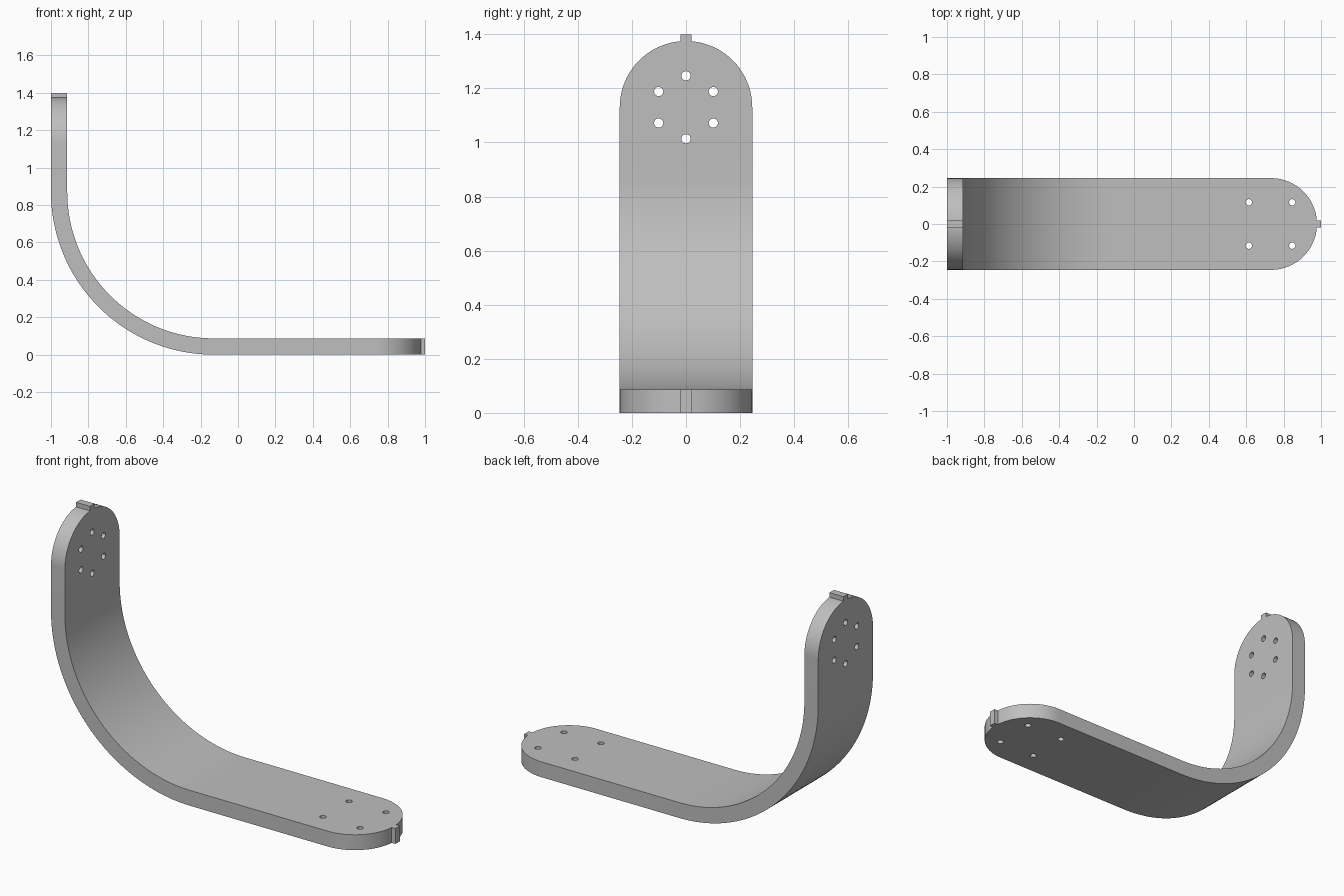
import bpy, bmesh
from math import sin, cos, pi, radians
from mathutils import Matrix, Vector

if "Cube" in bpy.data.objects:
    bpy.data.objects.remove(bpy.data.objects["Cube"], do_unlink=True)

THICK = 0.087          # plate thickness
HALF = 0.245           # half width, also the radius of the rounded ends
BEND = 0.87            # outer bend radius
TOP, FOOT = 1.13, 0.733  # centres of the rounded ends
TAB = 0.02             # half width of the locating tabs
HOLE = 0.017

grey = bpy.data.materials.new("plain grey")
grey.use_nodes = True
colour = (0.52, 0.52, 0.52, 1)
grey.diffuse_color = colour
grey.node_tree.nodes["Principled BSDF"].inputs["Base Color"].default_value = colour


def prism(name, points, sweep):
    """Closed outline swept along a vector."""
    bm = bmesh.new()
    face = bm.faces.new([bm.verts.new(p) for p in points])
    out = bmesh.ops.extrude_face_region(bm, geom=[face])["geom"]
    bmesh.ops.translate(bm, vec=sweep, verts=[v for v in out if isinstance(v, bmesh.types.BMVert)])
    bmesh.ops.recalc_face_normals(bm, faces=bm.faces)
    mesh = bpy.data.meshes.new(name)
    bm.to_mesh(mesh)
    bm.free()
    obj = bpy.data.objects.new(name, mesh)
    bpy.context.collection.objects.link(obj)
    mesh.materials.append(grey)
    return obj


def arc(radius, start, end, steps):
    angles = [radians(start + (end - start) * i / steps) for i in range(steps + 1)]
    return [(radius * cos(a), radius * sin(a)) for a in angles]


def silhouette(start, centre, tip):
    """Strip of (across, along) points with a round end and a small tab."""
    side = [(y, centre + z) for y, z in arc(HALF, 0, 85.3, 32)]
    side += [(TAB, side[-1][1]), (TAB, tip)]
    side = [(HALF, start)] + side
    return side + [(-y, z) for y, z in reversed(side)]


def combine(target, cutter, operation):
    mod = target.modifiers.new("cut", "BOOLEAN")
    mod.object, mod.operation, mod.solver = cutter, operation, "EXACT"
    bpy.context.view_layer.objects.active = target
    bpy.ops.object.modifier_apply(modifier=mod.name)
    bpy.data.objects.remove(cutter, do_unlink=True)


# Bent strip from its side profile
cx, cz = BEND - 1, BEND
outer = [(cx + x, cz + z) for x, z in arc(BEND, 180, 270, 48)]
inner = [(cx + x, cz + z) for x, z in arc(BEND - THICK, 270, 180, 48)]
profile = [(-1, 1.5)] + outer + [(1.1, 0), (1.1, THICK)] + inner + [(THICK - 1, 1.5)]
bracket = prism("bent_bracket", [(x, -0.3, z) for x, z in profile], Vector((0, 0.6, 0)))

# Rounded, tabbed ends on the upright and the foot
upright = silhouette(-0.2, TOP, 1.4)
combine(bracket, prism("upright_outline", [(-1.3, y, z) for y, z in upright],
                       Vector((2.6, 0, 0))), "INTERSECT")
foot = silhouette(-1.2, FOOT, 1.0)
combine(bracket, prism("foot_outline", [(x, y, -0.2) for y, x in foot],
                       Vector((0, 0, 1.8))), "INTERSECT")

# Ring of six holes in the upright
circle = arc(HOLE, 0, 345, 23)
for i in range(6):
    a = pi / 2 + i * pi / 3
    y, z = 0.1165 * cos(a), TOP + 0.1165 * sin(a)
    combine(bracket, prism("upright_hole", [(-1.1, y + u, z + v) for u, v in circle],
                           Vector((0.3, 0, 0))), "DIFFERENCE")

# Square of four holes in the foot
for sx in (-1, 1):
    for sy in (-1, 1):
        x, y = 0.73 + sx * 0.116, sy * 0.116
        combine(bracket, prism("foot_hole", [(x + u, y + v, -0.1) for u, v in circle],
                               Vector((0, 0, 0.3))), "DIFFERENCE")

bpy.ops.object.select_all(action="DESELECT")
bracket.select_set(True)
bpy.context.view_layer.objects.active = bracket
bpy.ops.object.shade_smooth_by_angle(angle=radians(30))
